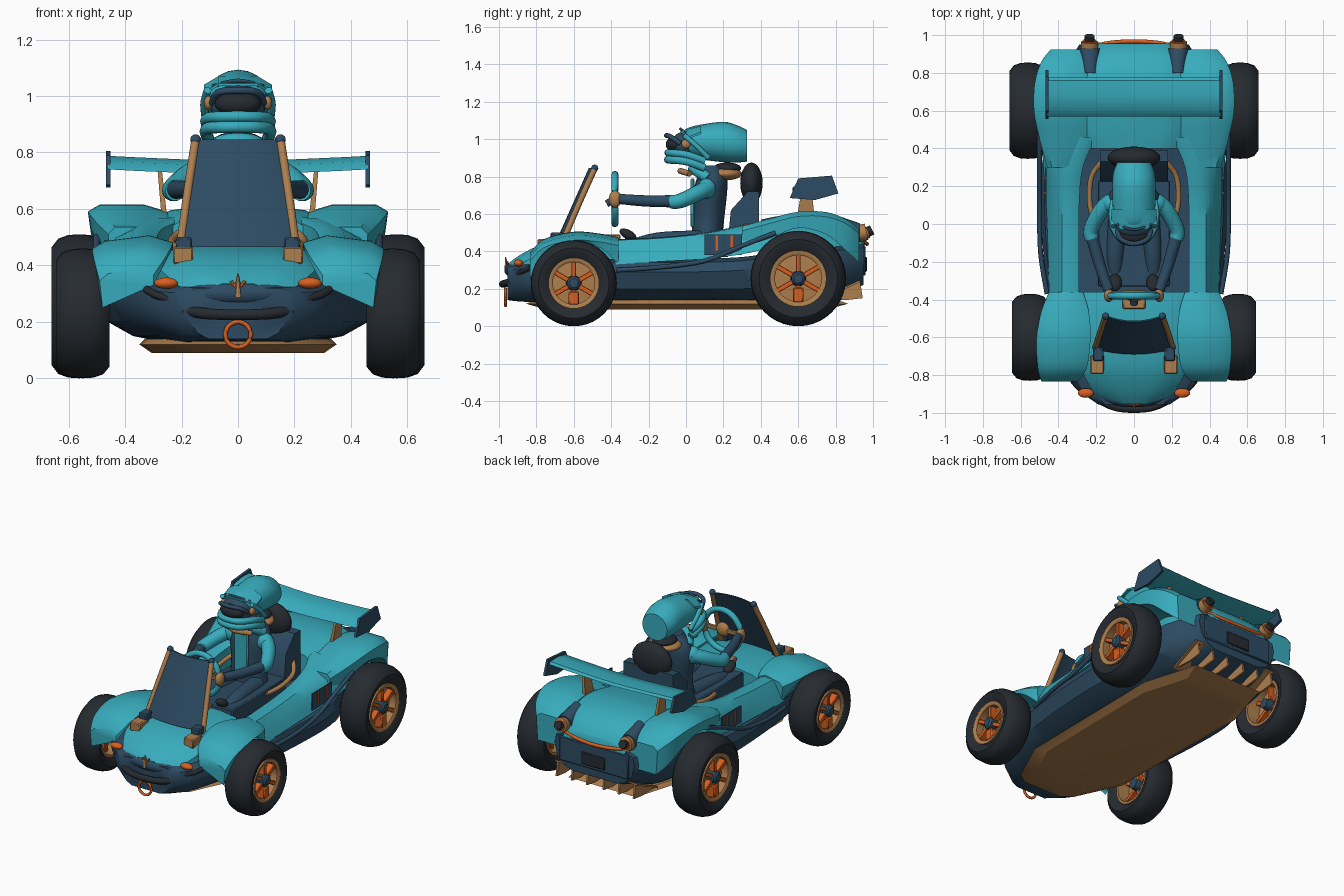
import bpy, bmesh, math
from mathutils import Vector, Matrix, Euler

if "Cube" in bpy.data.objects:
    bpy.data.objects.remove(bpy.data.objects["Cube"])

def colour(name, rgb):
    m = bpy.data.materials.new(name)
    m.diffuse_color = (*rgb, 1)
    m.use_nodes = True
    m.node_tree.nodes["Principled BSDF"].inputs["Base Color"].default_value = m.diffuse_color
    return m

TEAL = colour("teal paint", (0.039, 0.41, 0.505))
NAVY = colour("navy", (0.026, 0.070, 0.122))
BLACK = colour("rubber", (0.019, 0.024, 0.030))
TAN = colour("bronze", (0.42, 0.21, 0.075))
ORANGE = colour("orange", (0.68, 0.115, 0.015))

def finish(name, bm, mat, mirror=False, angle=38):
    bmesh.ops.recalc_face_normals(bm, faces=bm.faces)
    me = bpy.data.meshes.new(name)
    bm.to_mesh(me)
    bm.free()
    me.materials.append(mat)
    me.shade_smooth()
    me.set_sharp_from_angle(angle=math.radians(angle))
    ob = bpy.data.objects.new(name, me)
    bpy.context.collection.objects.link(ob)
    if mirror:
        ob.modifiers.new("mirror", 'MIRROR').use_mirror_merge = False
    return ob

def box(name, c, size, mat, mirror=False, rot=(0, 0, 0), bevel=0.006):
    bm = bmesh.new()
    bmesh.ops.create_cube(bm, size=1)
    bmesh.ops.scale(bm, vec=size, verts=bm.verts)
    if bevel:
        bmesh.ops.bevel(bm, geom=bm.edges[:], offset=min(bevel, min(size) / 3), segments=1, affect='EDGES')
    bm.transform(Matrix.Translation(c) @ Euler(rot).to_matrix().to_4x4())
    return finish(name, bm, mat, mirror)

def ball(name, c, radii, mat, mirror=False, rot=(0, 0, 0)):
    bm = bmesh.new()
    bmesh.ops.create_uvsphere(bm, u_segments=24, v_segments=14, radius=1)
    bm.transform(Matrix.Translation(c) @ Euler(rot).to_matrix().to_4x4() @ Matrix.Diagonal((*radii, 1)))
    return finish(name, bm, mat, mirror)

def catmull(rows, n):
    """Smooth a list of rows of points by adding rows in between."""
    if n < 2:
        return rows
    out = []
    for i in range(len(rows) - 1):
        q = [rows[max(i - 1, 0)], rows[i], rows[i + 1], rows[min(i + 2, len(rows) - 1)]]
        for k in range(n):
            t = k / n
            out.append([(b * 2 + (c - a) * t + (a * 2 - b * 5 + c * 4 - d) * t * t
                         + (b * 3 - a - c * 3 + d) * t ** 3) / 2 for a, b, c, d in zip(*q)])
    return out + [rows[-1]]

def loft(name, rows, mat, mirror=False, n=1, angle=38, closed=False):
    """Skin closed loops of points, then cap both ends or join them into a ring."""
    rows = catmull([[Vector(p) for p in r] for r in rows], n)
    bm = bmesh.new()
    vs = [[bm.verts.new(p) for p in r] for r in rows]
    m = len(vs[0])
    for a, b in zip(vs, vs[1:] + ([vs[0]] if closed else [])):
        for j in range(m):
            bm.faces.new((a[j], a[(j + 1) % m], b[(j + 1) % m], b[j]))
    if not closed:
        bm.faces.new(vs[0])
        bm.faces.new(vs[-1])
    return finish(name, bm, mat, mirror, angle)

def tube(name, pts, r, mat, mirror=False, n=4, sides=10, r2=None):
    pts = [row[0] for row in catmull([[Vector(p)] for p in pts], n)]
    rows = []
    for i, p in enumerate(pts):
        d = (pts[min(i + 1, len(pts) - 1)] - pts[max(i - 1, 0)]).normalized()
        u = d.cross(Vector((0, 0, 1)) if abs(d.z) < 0.95 else Vector((0, 1, 0))).normalized()
        v = d.cross(u)
        rad = r + ((r2 or r) - r) * i / (len(pts) - 1)
        rows.append([p + (u * math.cos(a) + v * math.sin(a)) * rad
                     for a in (2 * math.pi * k / sides for k in range(sides))])
    return loft(name, rows, mat, mirror, 1, 50)

def torus(name, c, R, r, mat):
    tube(name, [(c[0] + R * math.cos(a), c[1], c[2] + R * math.sin(a))
         for a in (2 * math.pi * i / 32 for i in range(33))], r, mat, n=1, sides=8)

def lathe(name, prof, y, z, mat, closed=False):
    """Revolve (x, radius) pairs round the axle line."""
    rows = [[(x, y + r * math.cos(a), z + r * math.sin(a)) for a in (2 * math.pi * k / 40 for k in range(40))]
            for x, r in prof]
    return loft(name, rows, mat, True, closed=closed)

def sym(y, half):
    """Full section at y from half outline, top centre to bottom centre."""
    return [(x, y, z) for x, z in half] + [(-x, y, z) for x, z in half[::-1] if x > 0]

def ring(c, rx, ry, axis='z', n=20):
    cs = [(rx * math.cos(2 * math.pi * k / n), ry * math.sin(2 * math.pi * k / n)) for k in range(n)]
    return [(c[0] + a, c[1] + (b if axis == 'z' else 0), c[2] + (b if axis == 'y' else 0)) for a, b in cs]

# Lower hull: y, half width, bottom, top
hull = [(-.955, .19, .14, .32), (-.85, .31, .13, .33), (-.6, .41, .13, .35), (-.35, .46, .13, .36),
        (0, .49, .13, .36), (.3, .49, .13, .37), (.5, .44, .14, .40), (.75, .40, .16, .42), (.95, .29, .22, .44)]
loft("lower_hull", [sym(y, [(0, t), (w * .8, t), (w * .96, t - .02), (w, t - .07), (w * .93, b + .07),
     (w * .75, b + .02), (w * .55, b), (0, b)]) for y, w, b, t in hull], NAVY, n=4)

# Floor tray and diffuser
half_floor = [(-.83, .13), (-.78, .20), (-.5, .33), (.5, .34), (.76, .26), (.84, .24)]
def floor_loop(s, z):
    return [(x * s, y * s, z) for y, x in half_floor] + [(-x * s, y * s, z) for y, x in half_floor[::-1]]
loft("floor_tray", [floor_loop(.90, .09), floor_loop(1.03, .12), floor_loop(.97, .14)], TAN, angle=20)
loft("diffuser_tray", [sym(y, [(0, z + .012), (.30, z + .012), (.30, z), (0, z)])
     for y, z in ((.72, .14), (.93, .235))], TAN)
for x in (.06, .17, .28):
    loft("diffuser_fin", [[(x + d, .72, .145), (x + d, .93, .245), (x + d, .945, .15), (x + d, .86, .14)]
         for d in (-.006, .006)], TAN, True)

# Front hood
hood = [(-.95, .14, .335, .315), (-.88, .22, .385, .32), (-.76, .28, .44, .32), (-.6, .31, .465, .33),
        (-.46, .32, .47, .34), (-.36, .31, .465, .35)]
loft("hood", [sym(y, [(0, t), (w * .4, t), (w * .75, t - .015), (w, t - .05), (w, b), (0, b)])
     for y, w, t, b in hood], TEAL, n=4)

# Fenders: y, inner, outer, top, bottom; lean drops the outer edge, rise lifts the inner bottom
def panel(name, data, lean, rise):
    loft(name, [[(i, y, t - .025), (i + (o - i) * .3, y, t), (i + (o - i) * .85, y, t - lean),
         (o, y, t - lean - .025), (o - .01, y, b), (i, y, min(b + rise, t - .04))]
         for y, i, o, t, b in data], TEAL, True, 4)
panel("front_fender", [(-.835, .30, .49, .39, .25), (-.76, .25, .51, .465, .37), (-.6, .23, .515, .505, .455),
                       (-.46, .24, .49, .495, .42), (-.36, .27, .45, .475, .33)], .02, .08)
panel("rear_fender", [(.30, .30, .46, .535, .42), (.45, .25, .50, .575, .47), (.6, .25, .53, .612, .525),
                      (.75, .25, .525, .61, .49), (.86, .24, .49, .57, .40), (.925, .24, .44, .52, .34)], 0, 0)
# Side pods
pod = [(-.38, .29, .43, .465, .33), (-.15, .29, .435, .475, .345), (.1, .29, .445, .50, .36), (.3, .27, .46, .54, .385),
       (.46, .2, .47, .57, .42)]
loft("side_pod", [[(i, y, t - .012), (i + .03, y, t), (i + .09, y, t - .005), (o - .025, y, t - .045), (o, y, t - .09),
     (o + .02, y, b), (i, y, b)] for y, i, o, t, b in pod], TEAL, True, 4)

# Rear deck
deck = [(.40, .26, .57), (.5, .29, .59), (.65, .30, .61), (.8, .28, .595), (.9, .25, .545), (.955, .22, .48)]
loft("rear_deck", [sym(y, [(0, t), (w * .5, t - .003), (w * .8, t - .015), (w, t - .05), (w, .40), (0, .40)])
     for y, w, t in deck], TEAL, n=4)
tube("tail_trim", [(-.22, .94, .46), (-.12, .96, .445), (0, .967, .44), (.12, .96, .445), (.22, .94, .46)],
     .011, ORANGE)
box("rear_panel", (0, .945, .35), (.50, .03, .16), NAVY)
box("rear_plate", (0, .96, .33), (.17, .015, .08), BLACK)
loft("lamp_recess", [ring((.23, .80, .57), .03, .025, 'y'), ring((.235, .93, .50), .055, .05, 'y')], NAVY, True)
tube("tail_lamp", [(.235, .90, .49), (.235, .965, .505)], .045, TAN, True, 1, 16)
tube("tail_lamp_lens", [(.235, .96, .50), (.235, .972, .505)], .034, ORANGE, True, 1, 16)
tube("tail_lamp_cap", [(.235, .965, .50), (.235, .995, .515)], .027, BLACK, True, 1, 12)

# Side trim
tube("side_rail", [(.46, -.37, .30), (.495, -.15, .315), (.50, .1, .35), (.50, .3, .43), (.50, .48, .50)],
     .013, NAVY, True)
box("side_plate", (.468, .20, .435), (.008, .20, .11), NAVY, True, bevel=0)
for y in (.165, .245):
    box("plate_stripe", (.474, y, .445), (.006, .014, .08), ORANGE, True, bevel=0)

# Wheels: tyre and rim as open rings, dish with thick spokes showing on both sides
def wheel(tag, y, R, inner, outer):
    w, m = outer - inner, (outer + inner) / 2
    rim = R * .58
    lathe(tag + "_tyre", [(inner + .03, rim), (inner + .005, R * .70), (inner, R * .82), (inner + w * .12, R * .94),
          (inner + w * .3, R * .99), (m, R), (outer - w * .3, R * .99), (outer - w * .12, R * .94), (outer, R * .82),
          (outer - .005, R * .70), (outer - .025, rim), (m, rim * .99)], y, R, BLACK, True)
    lathe(tag + "_rim", [(inner + .025, rim * .9), (outer - .02, rim * .84), (outer - .012, rim * .92),
          (outer - .012, rim * 1.02), (outer - .04, rim * 1.01), (inner + .025, rim * 1.01)], y, R, TAN, True)
    lathe(tag + "_dish", [(outer - .085, .03), (outer - .085, rim * .95), (outer - .07, rim * .95), (outer - .06, .03)],
          y, R, TAN)
    lathe(tag + "_hub", [(inner + .04, .03), (outer - .07, .042), (outer - .015, .036), (outer - .005, .024)], y, R, NAVY)
    for k in range(6):
        a = math.pi * (k / 3 + 1 / 6)
        box(tag + "_spoke", (outer - .07, y + rim * .58 * math.cos(a), R + rim * .58 * math.sin(a)),
            (.09, rim * .68, .026), ORANGE, True, (a, 0, 0), .003)
    box(tag + "_caliper", (outer - .06, y, R - rim * .6), (.09, .055, rim * .55), ORANGE, True)
wheel("front_wheel", -.60, .23, .455, .645)
wheel("rear_wheel", .60, .255, .465, .66)

# Rear wing
loft("wing", [[(x, .57, z - .02), (x, .60, z + .01), (x, .68, z + .028), (x, .76, z + .025), (x, .775, z + .012),
     (x, .66, z - .02)] for x, z in ((-.46, .76), (-.3, .752), (0, .742), (.3, .752), (.46, .76))], TEAL, n=3)
loft("wing_endplate", [[(x, .555, .685), (x, .60, .79), (x, .78, .805), (x, .815, .71), (x, .69, .675)]
     for x in (.452, .468)], NAVY, True)
loft("wing_strut", [[(.25, .59, .56), (.27, .59, .56), (.27, .69, .56), (.25, .69, .56)],
     [(.27, .62, .74), (.285, .62, .74), (.285, .67, .74), (.27, .67, .74)]], TAN, True)

# Windscreen, frame and mounts
def screen(t, d):
    w, y, z = .215 - .065 * t, -.66 + .17 * t, .465 + .38 * t
    cols = [k / 4 - 1 for k in range(9)]
    return [(w * c, y - .03 * (1 - c * c), z) for c in cols] + [(w * c, y + d - .03 * (1 - c * c), z) for c in cols[::-1]]
loft("windscreen", [screen(t / 4, .008) for t in range(5)], NAVY)
tube("windscreen_frame", [(.205, -.655, .46), (.178, -.57, .66), (.15, -.487, .845)], .016, TAN, True)
ball("frame_knob", (.15, -.488, .845), (.019, .019, .019), NAVY, True)
box("screen_mount", (.195, -.745, .435), (.072, .10, .06), TAN, True)
box("mount_clamp", (.19, -.69, .475), (.055, .07, .05), NAVY, True)

# Nose details
tube("front_bumper", [(-.19, -.93, .24), (-.10, -.97, .228), (0, -.98, .225), (.10, -.97, .228), (.19, -.93, .24)],
     .02, BLACK)
tube("nose_bar", [(.24, -.90, .28), (.29, -.87, .295), (.325, -.83, .315)], .014, BLACK, True)
ball("turn_lamp", (.255, -.895, .337), (.042, .025, .02), ORANGE, True)
torus("tow_ring", (0, -.965, .155), .045, .008, ORANGE)
tube("nose_spike", [(0, -.955, .29), (0, -.965, .37)], .018, TAN, False, 1, 6, .003)
tube("nose_prong", [(0, -.96, .31), (.025, -.955, .345)], .006, ORANGE, True, 1, 6)
ball("nose_grille", (0, -.90, .30), (.20, .07, .05), NAVY)

# Cockpit
box("seat_base", (0, -.05, .42), (.38, .56, .10), NAVY)
loft("seat_back", [[(x, .22, .42), (x, .24, .62), (x, .33, .72), (x, .39, .72), (x, .39, .42)]
     for x in (-.18, .18)], NAVY)
ball("headrest", (0, .35, .765), (.14, .06, .11), BLACK)
tube("cockpit_rail", [(.17, .33, .54), (.225, .25, .50), (.235, .12, .475), (.21, 0, .46)], .014, TAN, True)
box("dashboard", (0, -.40, .46), (.12, .10, .06), TAN)
tube("steering_column", [(0, -.425, .655), (0, -.38, .68)], .02, NAVY, n=1)
torus("steering_wheel", (0, -.38, .68), .132, .019, TEAL)
box("steering_spokes", (0, -.38, .68), (.25, .015, .03), TAN)
ball("steering_hub", (0, -.385, .68), (.045, .025, .045), TAN)

# Driver body
loft("torso", [ring((0, y, z), rx, ry) for z, y, rx, ry in ((.44, .11, .13, .08), (.58, .12, .12, .085),
     (.72, .13, .14, .09), (.80, .14, .12, .08), (.86, .13, .06, .06))], NAVY, n=4)
box("chest_panel", (0, .035, .66), (.10, .02, .26), TEAL)
tube("shoulder_yoke", [(-.10, .12, .79), (-.06, .06, .83), (0, .04, .84), (.06, .06, .83), (.10, .12, .79)], .03, TEAL)
tube("collar", [(.085, .02, .815), (0, -.03, .83), (-.085, .02, .815)], .016, TAN)
ball("neck_brace", (0, .21, .815), (.10, .09, .035), TAN)
ball("brace_pad", (0, .22, .845), (.075, .075, .03), BLACK)
tube("upper_arm", [(.12, .12, .74), (.175, .07, .715), (.228, -.03, .67), (.222, -.08, .665)], .045, TEAL, True, 4, 14, .037)
ball("shoulder", (.12, .11, .735), (.055, .05, .055), TEAL, True)
tube("forearm", [(.222, -.07, .668), (.18, -.22, .67), (.135, -.35, .68)], .033, NAVY, True, 4, 12, .027)
ball("glove", (.133, -.378, .68), (.026, .035, .045), TAN, True)
tube("leg", [(.08, .08, .46), (.10, -.15, .455), (.10, -.30, .42)], .055, NAVY, True, 5, 14, .04)
ball("boot", (.10, -.31, .49), (.035, .05, .025), BLACK, True, (-.5, 0, 0))

# Driver head
loft("helmet", [ring((0, y, z), rx, rz, 'y') for y, z, rx, rz in ((-.02, .985, .07, .05), (.01, .985, .10, .075),
     (.08, .985, .112, .093), (.2, .985, .115, .108), (.27, .975, .11, .10), (.325, .965, .09, .085))], TEAL, n=4)
ball("face_mask", (0, -.01, .965), (.098, .07, .075), NAVY)
ball("goggle_lens", (0, -.06, .972), (.082, .048, .043), BLACK)
tube("goggle_frame", [(-.09, -.03, .975), (-.07, -.08, 1.012), (0, -.105, 1.02), (.07, -.08, 1.012), (.09, -.03, .975)],
     .013, NAVY)
ball("helmet_knob", (.105, .0, .975), (.016, .025, .025), TAN, True)
for z, r in ((.918, .02), (.882, .022)):
    tube("chin_guard", [(-.105, .10, z - .035), (-.112, .0, z), (-.055, -.085, z + .008), (.055, -.085, z + .008),
         (.112, .0, z), (.105, .10, z - .035)], r, TEAL)
tube("cheek_strap", [(.108, -.01, 1.02), (.12, .05, .97), (.112, .12, .90)], .014, TEAL, True)
loft("helmet_peak", [[(x, y0, z), (x, .08, z + .025), (x, .08, z + .012), (x, y0, z - .01)]
     for x, y0, z in ((-.12, .02, 1.015), (-.07, -.03, 1.045), (.07, -.03, 1.045), (.12, .02, 1.015))], TEAL)
tube("peak_edge", [(-.09, .0, 1.035), (0, -.03, 1.055), (.09, .0, 1.035)], .007, NAVY)
